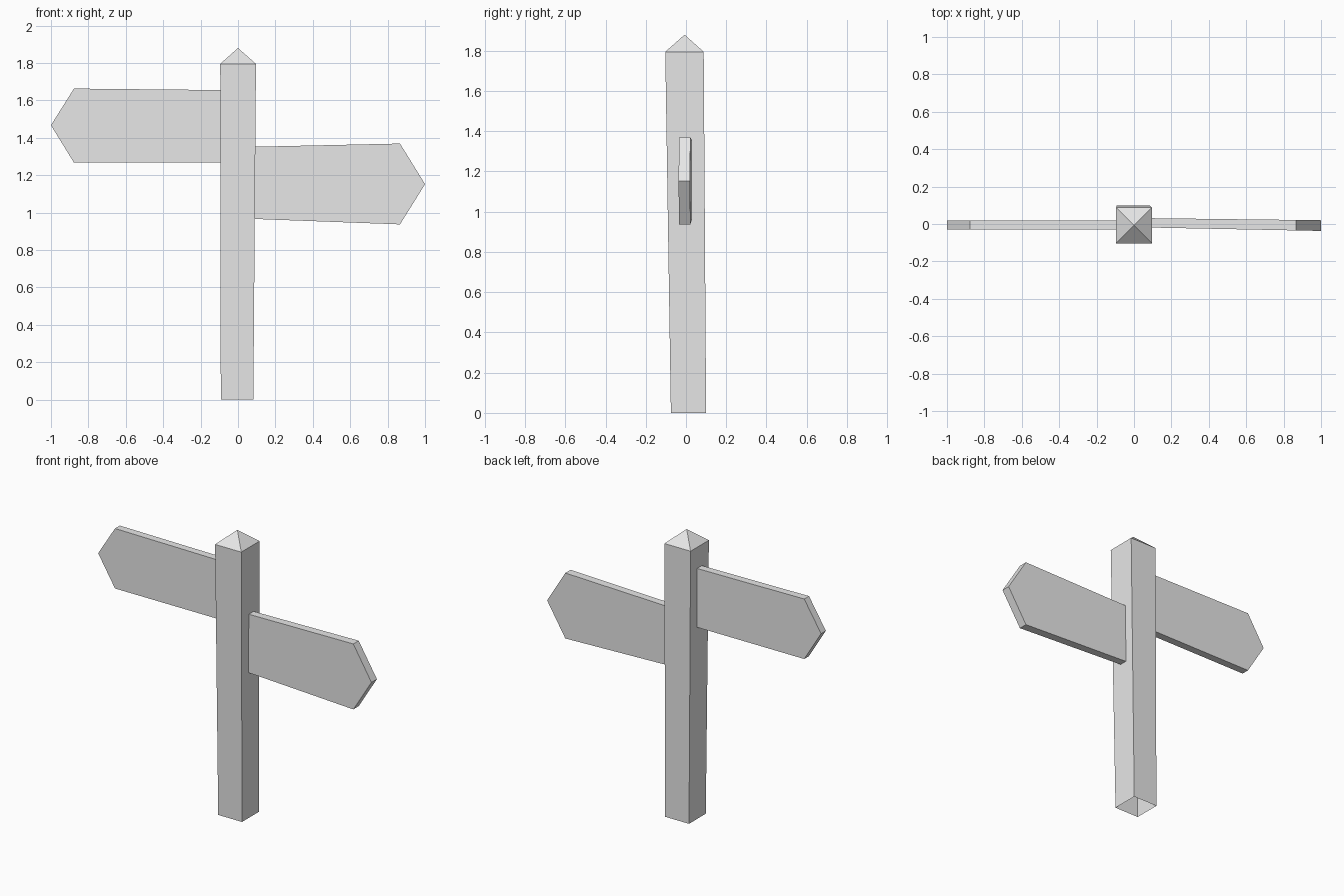
import bpy
import bmesh

cube = bpy.data.objects.get("Cube")
if cube:
    bpy.data.objects.remove(cube, do_unlink=True)

# Single plain grey for the whole signpost
grey = bpy.data.materials.new("plain_grey")
grey.use_nodes = True
colour = (0.8, 0.8, 0.8, 1)
grey.diffuse_color = colour
grey.node_tree.nodes["Principled BSDF"].inputs["Base Color"].default_value = colour


def finish(name, bm):
    bmesh.ops.recalc_face_normals(bm, faces=bm.faces)
    mesh = bpy.data.meshes.new(name)
    bm.to_mesh(mesh)
    bm.free()
    mesh.materials.append(grey)
    obj = bpy.data.objects.new(name, mesh)
    bpy.context.collection.objects.link(obj)
    return obj


def bridge(bm, a, b):
    """Wall of quads between two rings with equal counts."""
    n = len(a)
    for i in range(n):
        j = (i + 1) % n
        bm.faces.new((a[i], a[j], b[j], b[i]))


def rectangle(bm, x0, x1, y0, y1, z):
    return [bm.verts.new((x, y, z))
            for x, y in ((x0, y0), (x1, y0), (x1, y1), (x0, y1))]


def make_post():
    """Slightly leaning square post, open underneath, with a pyramid cap."""
    bm = bmesh.new()
    foot = rectangle(bm, -0.092, 0.082, -0.075, 0.10, 0)
    head = rectangle(bm, -0.095, 0.096, -0.103, 0.088, 1.795)
    bridge(bm, foot, head)
    apex = bm.verts.new((0, -0.007, 1.88))
    for i in range(4):
        bm.faces.new((head[i], head[(i + 1) % 4], apex))
    return finish("post", bm)


def make_sign(name, outline, root_y, tip_y):
    """Pointed board from an x-z outline; y range runs from root to tip."""
    bm = bmesh.new()
    start = abs(outline[0][0])
    rings = []
    for side in (0, 1):
        ring = []
        for x, z in outline:
            t = (abs(x) - start) / (1 - start)
            y = root_y[side] + (tip_y[side] - root_y[side]) * t
            ring.append(bm.verts.new((x, y, z)))
        bm.faces.new(ring)
        rings.append(ring)
    bridge(bm, *rings)
    return finish(name, bm)


make_post()
make_sign("upper_right_sign",
          [(-0.09, 1.267), (-0.09, 1.655), (-0.877, 1.663),
           (-1, 1.467), (-0.877, 1.267)],
          (-0.03, 0.02), (-0.03, 0.02))
make_sign("lower_left_sign",
          [(0.09, 0.966), (0.09, 1.352), (0.866, 1.369),
           (1, 1.152), (0.866, 0.937)],
          (-0.019, 0.031), (-0.037, 0.02))
